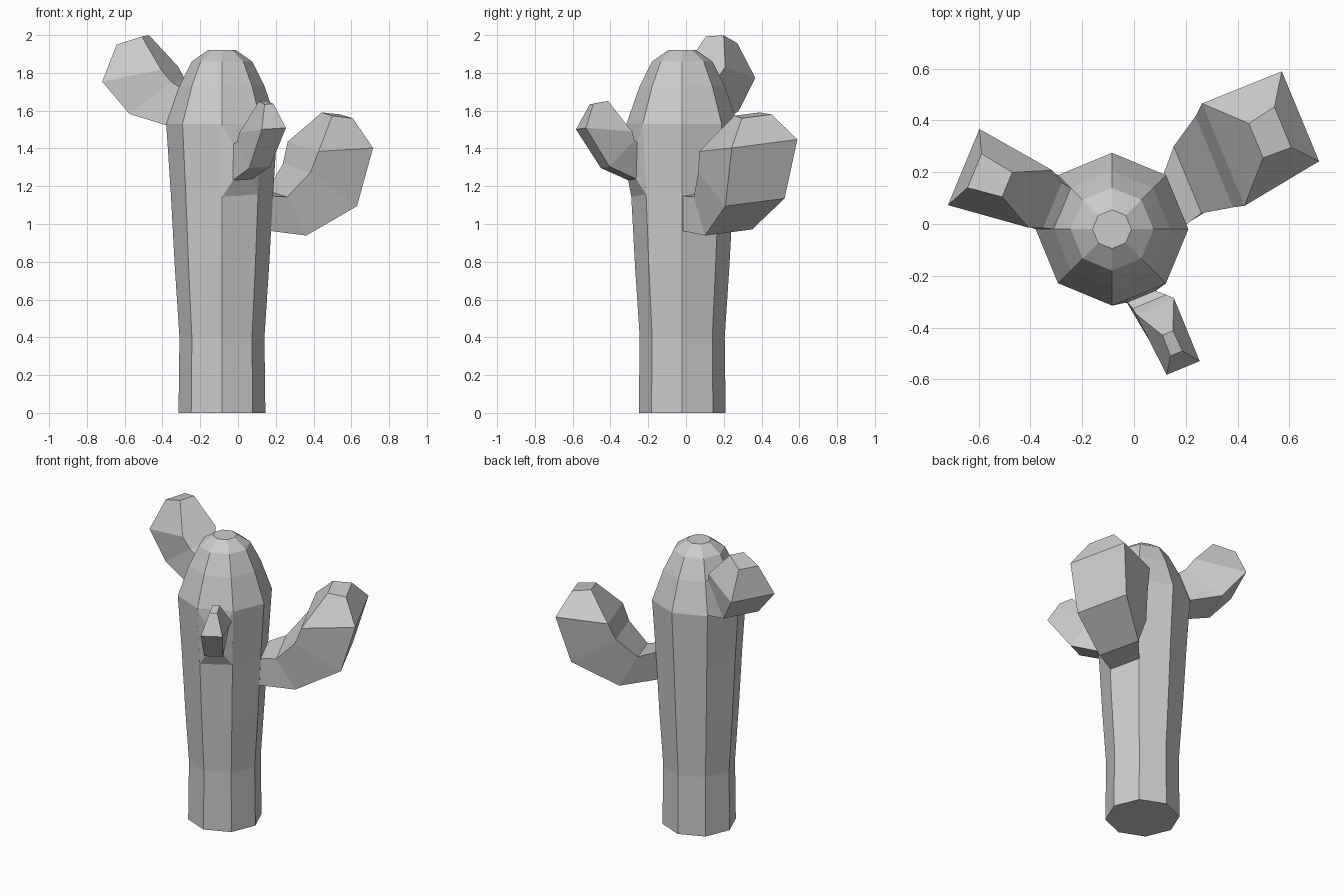
import bpy, bmesh, math

CX, CY = -0.085, -0.02   # trunk axis


def loft(name, rings):
    """Skin a list of equal-length point rings and cap both ends."""
    bm = bmesh.new()
    loops = [[bm.verts.new(p) for p in ring] for ring in rings]
    n = len(loops[0])
    for a, b in zip(loops, loops[1:]):
        for i in range(n):
            j = (i + 1) % n
            bm.faces.new((a[i], a[j], b[j], b[i]))
    bm.faces.new(loops[0][::-1])
    bm.faces.new(loops[-1])
    bmesh.ops.recalc_face_normals(bm, faces=bm.faces)
    mesh = bpy.data.meshes.new(name)
    bm.to_mesh(mesh)
    bm.free()
    obj = bpy.data.objects.new(name, mesh)
    bpy.context.collection.objects.link(obj)
    return obj


def arm(name, azimuth, tilt, sections):
    """Four-sided arm; a section is (inner edge midpoint, half width, outer edge midpoint, half width)."""
    a = math.radians(azimuth)
    tx, ty = -math.sin(a), math.cos(a)

    def edge_point(p, s):
        return (p[0] + tx * s, p[1] + ty * s, p[2] + tilt * s)

    rings = [[edge_point(pi, -wi), edge_point(pi, wi), edge_point(po, wo), edge_point(po, -wo)]
             for pi, wi, po, wo in sections]
    return loft(name, rings)


# Eight-sided trunk with rounded top: (radius, height)
profile = [(0.23, 0), (0.225, 0.4), (0.25, 0.78), (0.27, 1.15),
           (0.295, 1.53), (0.225, 1.73), (0.16, 1.86), (0.075, 1.92)]
loft("trunk", [[(CX + r * math.cos(k * math.pi / 4), CY + r * math.sin(k * math.pi / 4), z)
                for k in range(8)] for r, z in profile])

# Large arm, bending out and up on the right
arm("large_arm", 22.5, 0.12, [
    ((0.143, 0.075, 1.16), 0.10, (0.135, 0.075, 0.975), 0.10),
    ((0.207, 0.171, 1.16), 0.14, (0.31, 0.225, 0.955), 0.135),
    ((0.31, 0.24, 1.295), 0.19, (0.565, 0.365, 1.115), 0.17),
    ((0.345, 0.268, 1.41), 0.214, (0.643, 0.416, 1.425), 0.188),
    ((0.471, 0.322, 1.582), 0.072, (0.575, 0.374, 1.57), 0.085),
])

# Medium arm, high on the left
arm("medium_arm", 157.5, -0.06, [
    ((-0.277, 0.06, 1.73), 0.086, (-0.337, 0.085, 1.53), 0.113),
    ((-0.315, 0.072, 1.757), 0.095, (-0.525, 0.16, 1.59), 0.128),
    ((-0.362, 0.097, 1.825), 0.12, (-0.658, 0.22, 1.763), 0.159),
    ((-0.49, 0.152, 1.996), 0.051, (-0.616, 0.206, 1.953), 0.071),
])

# Small arm at the front, growing from a tapered collar
arm("small_arm", 292.5, 0.06, [
    ((0.02, -0.272, 1.53), 0.113, (0.011, -0.25, 1.15), 0.103),
    ((0.029, -0.28, 1.425), 0.058, (0.025, -0.285, 1.235), 0.055),
    ((0.06, -0.30, 1.44), 0.07, (0.115, -0.428, 1.30), 0.06),
    ((0.08, -0.316, 1.485), 0.08, (0.19, -0.556, 1.505), 0.069),
    ((0.13, -0.421, 1.65), 0.022, (0.164, -0.50, 1.635), 0.025),
])
